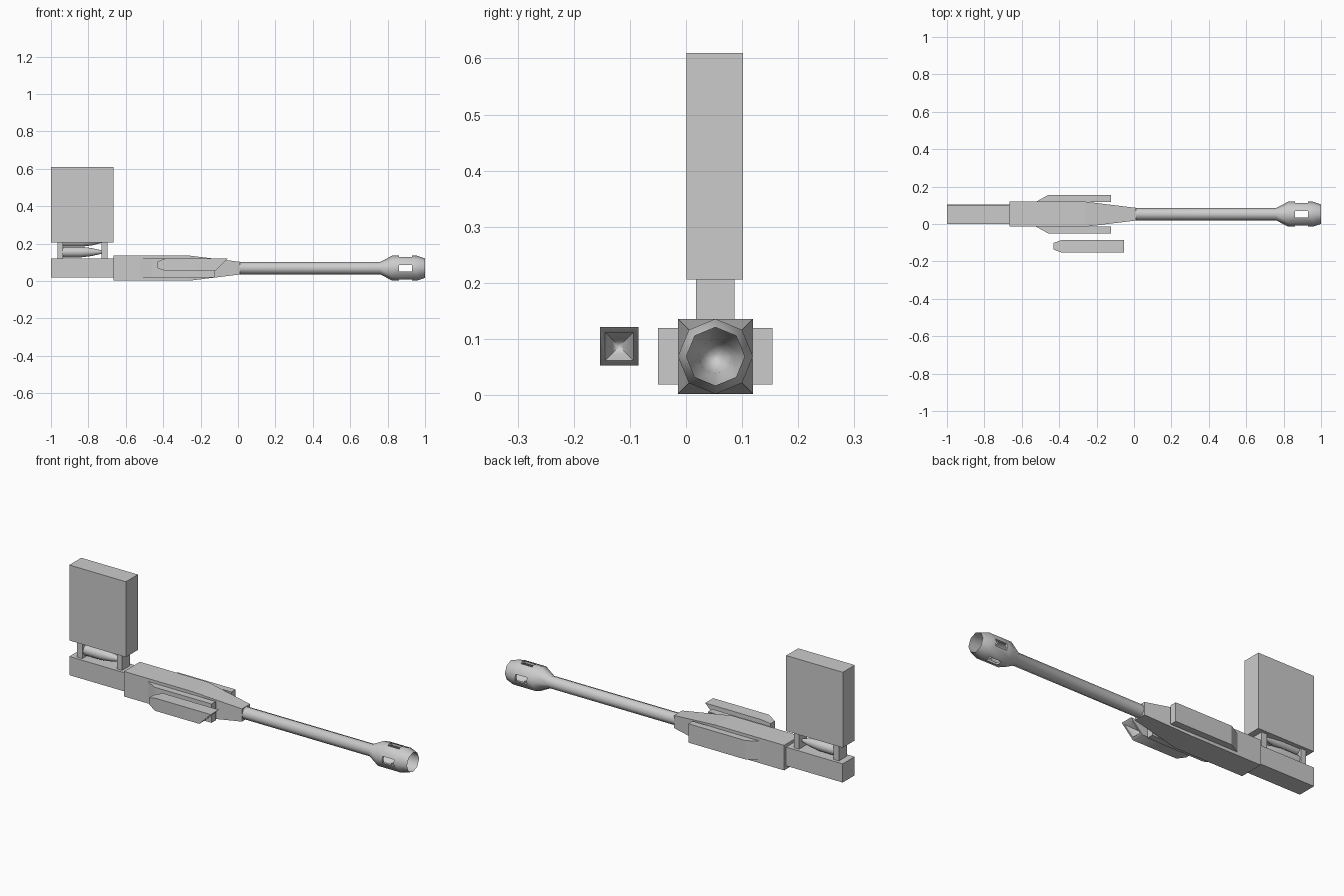
import bpy, bmesh, math
from mathutils import Vector

if "Cube" in bpy.data.objects:
    bpy.data.objects.remove(bpy.data.objects["Cube"])

CY, CZ = 0.0525, 0.069  # bore axis


def make(name, verts, faces, smooth=False):
    me = bpy.data.meshes.new(name)
    bm = bmesh.new()
    vs = [bm.verts.new(v) for v in verts]
    for f in faces:
        bm.faces.new([vs[i] for i in f])
    bmesh.ops.recalc_face_normals(bm, faces=bm.faces)
    bm.to_mesh(me)
    bm.free()
    ob = bpy.data.objects.new(name, me)
    bpy.context.collection.objects.link(ob)
    if smooth:
        bpy.ops.object.select_all(action='DESELECT')
        ob.select_set(True)
        bpy.context.view_layer.objects.active = ob
        bpy.ops.object.shade_smooth_by_angle(angle=math.radians(50))
    return ob


def loft(name, rings, caps=True, smooth=False):
    """Skin equal-sized point rings in order."""
    n = len(rings[0])
    faces = [(k * n + i, k * n + (i + 1) % n, (k + 1) * n + (i + 1) % n, (k + 1) * n + i)
             for k in range(len(rings) - 1) for i in range(n)]
    if caps:
        last = (len(rings) - 1) * n
        faces += [tuple(range(n)), tuple(range(last, last + n))]
    return make(name, [p for r in rings for p in r], faces, smooth)


def rect(x, y0, y1, z0, z1):
    return [(x, y0, z0), (x, y1, z0), (x, y1, z1), (x, y0, z1)]


def square(x, h, y=CY, z=CZ):
    return rect(x, y - h, y + h, z - h, z + h)


def box(name, x0, x1, y0, y1, z0, z1):
    return loft(name, [rect(x0, y0, y1, z0, z1), rect(x1, y0, y1, z0, z1)])


def lathe(name, profile, z=CZ, n=8):
    """Revolve (x, radius) points around the x direction."""
    rings = [[(x, CY + r * math.cos(2 * math.pi * i / n), z + r * math.sin(2 * math.pi * i / n))
              for i in range(n)] for x, r in profile]
    return loft(name, rings, smooth=True)


# Receiver with tapered nose
loft("receiver", [square(-0.665, 0.067), square(-0.26, 0.067), square(0.01, 0.034)])

# Rear block, magazine and the posts between them
box("rear_block", -1.0, -0.665, 0.002, 0.103, 0.02, 0.12)
box("magazine", -1.0, -0.665, 0.001, 0.102, 0.206, 0.61)
for i, x in enumerate((-0.966, -0.73)):
    box(f"feed_post_{i}", x, x + 0.031, 0.018, 0.086, 0.12, 0.206)

# Rounds visible in the feed gap
for i, z in enumerate((0.155, 0.212)):
    lathe(f"round_{i}", [(-0.935, 0.028), (-0.835, 0.028), (-0.78, 0.021), (-0.73, 0.009)], z, 12)

# Barrel and hollow muzzle brake as one turned profile
barrel = lathe("barrel", [(0.0, 0.033), (0.76, 0.033), (0.825, 0.067), (0.955, 0.067), (1.0, 0.052),
                          (0.96, 0.054), (0.825, 0.054), (0.77, 0.031), (0.72, 0.022), (0.71, 0.004)])

# Four muzzle windows, cut by two crossing bars
for i, (hy, hz) in enumerate(((0.1, 0.018), (0.018, 0.1))):
    cut = box(f"window_cutter_{i}", 0.862, 0.93, CY - hy, CY + hy, CZ - hz, CZ + hz)
    cut.hide_render = True
    cut.hide_set(True)
    mod = barrel.modifiers.new("window", 'BOOLEAN')
    mod.object = cut
    mod.solver = 'EXACT'
bpy.context.view_layer.update()
mesh = bpy.data.meshes.new_from_object(barrel.evaluated_get(bpy.context.evaluated_depsgraph_get()))
barrel.modifiers.clear()
barrel.data = mesh
for ob in [o for o in bpy.data.objects if "cutter" in o.name]:
    bpy.data.objects.remove(ob)

# Side panels, mirrored across the bore axis
for side, label in ((-1, "near"), (1, "far")):
    plan = [(-0.525, 0.066), (-0.46, 0.102), (-0.122, 0.102), (-0.122, 0.066)]
    loft(f"side_panel_{label}",
         [[(x, CY + side * d, z) for x, d in plan] for z in (0.019, 0.12)])

# Side lamp: tapered rear, slanted front, recessed reflector
LY, LZ, H = -0.119, 0.087, 0.034


def slanted(x, h):
    return [(x + (pz - LZ), y, pz) for x, y, pz in square(x, h, LY, LZ)]


loft("side_lamp", [square(-0.43, 0.018, LY, LZ), square(-0.385, H, LY, LZ),
                   slanted(-0.088, H), slanted(-0.088, 0.025),
                   square(-0.135, 0.013, LY, LZ), square(-0.145, 0.003, LY, LZ)], smooth=True)
